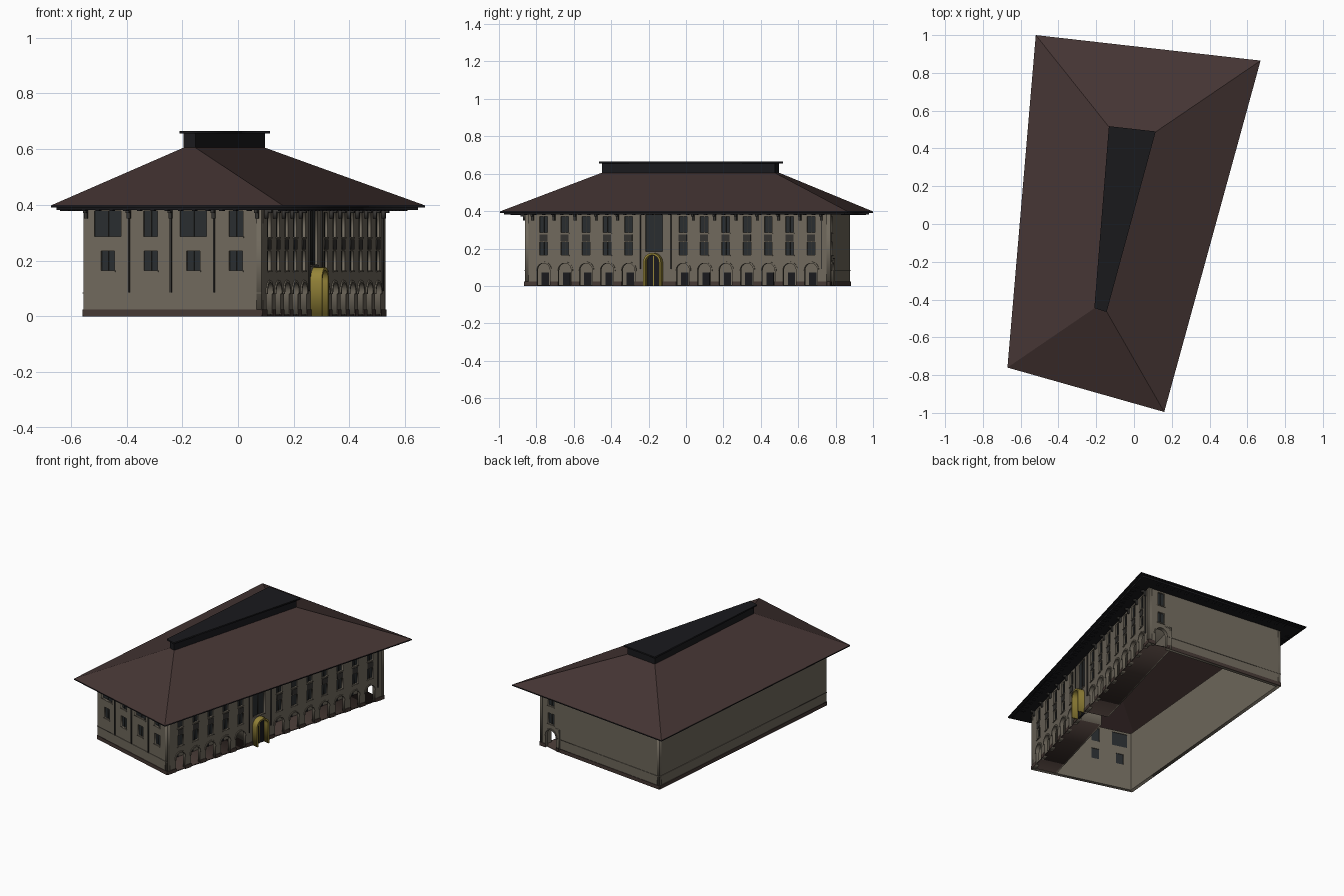
import bpy, bmesh, math
from mathutils import Vector, Matrix

if "Cube" in bpy.data.objects:
    bpy.data.objects.remove(bpy.data.objects["Cube"])


def material(name, c):
    m = bpy.data.materials.new(name)
    m.diffuse_color = (*c, 1)
    m.use_nodes = True
    m.node_tree.nodes["Principled BSDF"].inputs["Base Color"].default_value = m.diffuse_color
    return m


STONE = material("stone", (0.16, 0.14, 0.108))
BASE = material("base_brown", (0.06, 0.04, 0.034))
ROOF = material("roof_brown", (0.06, 0.036, 0.034))
DARK = material("dark_metal", (0.010, 0.010, 0.012))
GLASS = material("glass", (0.022, 0.026, 0.028))
FRAME = material("frame", (0.035, 0.033, 0.03))
GOLD = material("gold", (0.30, 0.23, 0.04))

# Plan outlines, counter-clockwise from the front left corner
EAVE = [Vector(p) for p in ((-0.67, -0.76), (0.16, -0.995), (0.67, 0.865), (-0.52, 1.0))]
WALL = [Vector(p) for p in ((-0.555, -0.68), (0.085, -0.862), (0.53, 0.772), (-0.42, 0.878))]
CAP = [(-0.21, -0.445), (-0.145, -0.466), (0.115, 0.49), (-0.133, 0.518)]
DRUM = [(-0.195, -0.436), (-0.153, -0.45), (0.096, 0.475), (-0.12, 0.498)]
H = 0.392


def panel(name, frame, loops, n0, n1, mat):
    """Fill 2D loops (nested loops are holes) and extrude from n0 to n1."""
    cu = bpy.data.curves.new(name, 'CURVE')
    cu.dimensions = '2D'
    cu.fill_mode = 'BOTH'
    cu.extrude = (n1 - n0) / 2
    for loop in loops:
        s = cu.splines.new('POLY')
        s.points.add(len(loop) - 1)
        for p, q in zip(s.points, loop):
            p.co = (q[0], q[1], 0, 1)
        s.use_cyclic_u = True
    tmp = bpy.data.objects.new(name + "_outline", cu)
    bpy.context.collection.objects.link(tmp)
    bpy.context.view_layer.update()
    me = bpy.data.meshes.new_from_object(tmp.evaluated_get(bpy.context.evaluated_depsgraph_get()))
    bpy.data.objects.remove(tmp)
    me.transform(frame @ Matrix.Translation((0, 0, (n0 + n1) / 2)))
    me.materials.clear()
    me.materials.append(mat)
    ob = bpy.data.objects.new(name, me)
    bpy.context.collection.objects.link(ob)
    return ob


def loft(name, lower, z0, upper, z1, mat):
    """Sloped or straight shell between two quads, closed on top."""
    bm = bmesh.new()
    a = [bm.verts.new((p[0], p[1], z0)) for p in lower]
    b = [bm.verts.new((p[0], p[1], z1)) for p in upper]
    for i in range(4):
        j = (i + 1) % 4
        bm.faces.new((a[i], a[j], b[j], b[i]))
    bm.faces.new(b)
    me = bpy.data.meshes.new(name)
    bm.to_mesh(me)
    bm.free()
    me.materials.append(mat)
    bpy.context.collection.objects.link(bpy.data.objects.new(name, me))


def wall_frame(i):
    p, q = WALL[i], WALL[(i + 1) % 4]
    u = (q - p).normalized()
    m = Matrix(((u.x, 0, u.y, p.x), (u.y, 0, -u.x, p.y), (0, 1, 0, 0), (0, 0, 0, 1)))
    return m, (q - p).length


def rect(u, h, z0, z1):
    return [(u - h, z0), (u + h, z0), (u + h, z1), (u - h, z1)]


def arch(u, h, s, b=0.0):
    arc = [(u - h * math.cos(math.pi * k / 14), s + h * math.sin(math.pi * k / 14)) for k in range(15)]
    return ([(u - h, b)] + arc + [(u + h, b)]) if b < s else arc


def arch_band(u, outer, inner, s, b):
    return arch(u, outer, s, b) + arch(u, inner, s, b)[::-1]


def wall(name, frame, length, arches, windows):
    """Wall with arched notches (u, half width, spring) and glazed windows (u, half, z0, z1)."""
    outline = [(0, 0)]
    for a in arches:
        outline += arch(*a)
    outline += [(length, 0), (length, H), (0, H)]
    panel(name + "_wall", frame, [outline] + [rect(*w) for w in windows], -0.02, 0, STONE)
    if windows:
        panel(name + "_glass", frame, [rect(u, h + 0.002, a - 0.002, b + 0.002) for u, h, a, b in windows],
              -0.016, -0.01, GLASS)
        panel(name + "_mullions", frame, [rect(u, 0.0015, a, b) for u, h, a, b in windows], -0.01, -0.006, FRAME)
        panel(name + "_sills", frame, [rect(u, h + 0.004, a - 0.006, a - 0.001) for u, h, a, b in windows],
              0, 0.005, STONE)
    # Brown plinth between the openings
    cuts = [0] + [x for u, h, s in arches for x in (u - h, u + h)] + [length]
    panel(name + "_plinth", frame,
          [rect((a + b) / 2, (b - a) / 2, 0, 0.024) for a, b in zip(cuts[::2], cuts[1::2])], 0, 0.003, BASE)


frames = [wall_frame(i) for i in range(4)]

# Front wall: four bays, alternating wide and narrow upper windows
F, LF = frames[0]
front_u = (0.091, 0.251, 0.41, 0.569)
wins = [(u, 0.025, 0.165, 0.235) for u in front_u]
wins += [(u, 0.05 if i % 2 == 0 else 0.026, 0.287, 0.378) for i, u in enumerate(front_u)]
wall("front", F, LF, [], wins)
panel("front_downpipes", F, [rect(u, 0.003, 0.085, 0.38) for u in (0.171, 0.327, 0.488)], 0, 0.006, FRAME)

# Right wall: arcade of twelve arches around a tall entrance bay
R, LR = frames[1]
door = 0.716
bays = [0.104 + 0.1175 * i for i in range(5)] + [0.876 + 0.1183 * i for i in range(7)]
openings = sorted([(u, 0.036, 0.085) for u in bays] + [(door, 0.038, 0.127)])
wins = [(u, 0.022, a, b) for u in bays for a, b in ((0.165, 0.235), (0.285, 0.372))]
wall("right", R, LR, openings, wins + [(door, 0.046, 0.185, 0.38)])
panel("arch_trim", R, [arch_band(u, 0.045, 0.036, 0.085, 0.08) for u in bays], 0, 0.005, STONE)
panel("window_spandrels", R, [rect(u, 0.022, 0.24, 0.275) for u in bays], 0, 0.003, FRAME)
panel("right_downpipes", R, [rect(u, 0.003, 0.09, 0.38) for u in (0.64, 0.81, 1.645)], 0, 0.006, FRAME)

# Entrance portal
panel("portal", R, [arch_band(door, 0.049, 0.038, 0.127, 0)], -0.005, 0.042, GOLD)
panel("portal_door", R, [arch(door, 0.039, 0.127)], -0.01, 0.004, DARK)
panel("portal_mullions", R, [rect(door, 0.002, 0, 0.16)], 0.004, 0.009, GOLD)

# Porch behind the arcade: floor, inner wall with doors, ceiling, cross walls at the entrance
D = 0.15
for side, a, b in (("south", 0.02, 0.665), ("north", 0.767, LR - 0.018)):
    c, h = (a + b) / 2, (b - a) / 2
    panel("porch_floor_" + side, R, [rect(c, h, 0.001, 0.006)], -D, -0.001, BASE)
    panel("porch_ceiling_" + side, R, [rect(c, h, 0.145, 0.15)], -D, -0.019, STONE)
    panel("porch_back_" + side, R, [rect(c, h, 0.002, 0.15)], -D - 0.008, -D, STONE)
panel("porch_cross_walls", R, [rect(0.662, 0.004, 0.002, 0.15), rect(0.77, 0.004, 0.002, 0.15)],
      -D, -0.019, STONE)
panel("porch_doors", R, [rect(u - 0.03, 0.02, 0.006, 0.072) for u in bays], -D, -D + 0.003, DARK)

# Back wall: plain except for the open porch end
B, LB = frames[2]
end = 0.088
wall("back", B, LB, [(end, 0.042, 0.085)],
     [(end, 0.024, 0.165, 0.235), (end, 0.024, 0.285, 0.372)])
panel("back_arch_trim", B, [arch_band(end, 0.05, 0.042, 0.085, 0.08)], 0, 0.005, STONE)

# Left wall: plain
wall("left", frames[3][0], frames[3][1], [], [])

# String course on the plain walls
for name, i, start in (("front", 0, 0), ("back", 2, 0.14), ("left", 3, 0)):
    m, length = frames[i]
    panel(name + "_string_course", m, [rect((start + length) / 2, (length - start) / 2, 0.082, 0.086)],
          0, 0.003, STONE)

# Eave brackets beside the windows, and rafter tails on all sides
mids = [0.045] + [u + 0.059 for u in bays if abs(u + 0.059 - door) > 0.09]
for name, m, us in (("front", F, (0.012, 0.171, 0.327, 0.488, 0.65)), ("right", R, mids)):
    panel(name + "_brackets", m, [rect(u, 0.006, 0.35, 0.384) for u in us], 0, 0.012, FRAME)
    panel(name + "_bracket_arms", m, [rect(u, 0.006, 0.37, 0.384) for u in us], 0.012, 0.026, FRAME)
for name, (m, length) in zip(("front", "right", "back", "left"), frames):
    n = round(length / 0.05)
    panel(name + "_rafter_tails", m, [rect(length * (k + 0.5) / n, 0.006, 0.378, 0.383) for k in range(n)],
          0.055, 0.086, DARK)

# Eave soffit and fascia rings
flat = Matrix.Identity(4)
inner = [w.lerp(e, -0.1) for w, e in zip(WALL, EAVE)]
panel("soffit", flat, [[w.lerp(e, 0.83) for w, e in zip(WALL, EAVE)], inner], 0.382, 0.392, DARK)
panel("fascia", flat, [EAVE, inner], 0.391, 0.398, DARK)

# Hipped roof with raised flat crown
loft("roof", EAVE, 0.398, DRUM, 0.605, ROOF)
loft("crown_drum", DRUM, 0.60, DRUM, 0.657, DARK)
panel("crown_slab", flat, [CAP], 0.655, 0.664, DARK)
